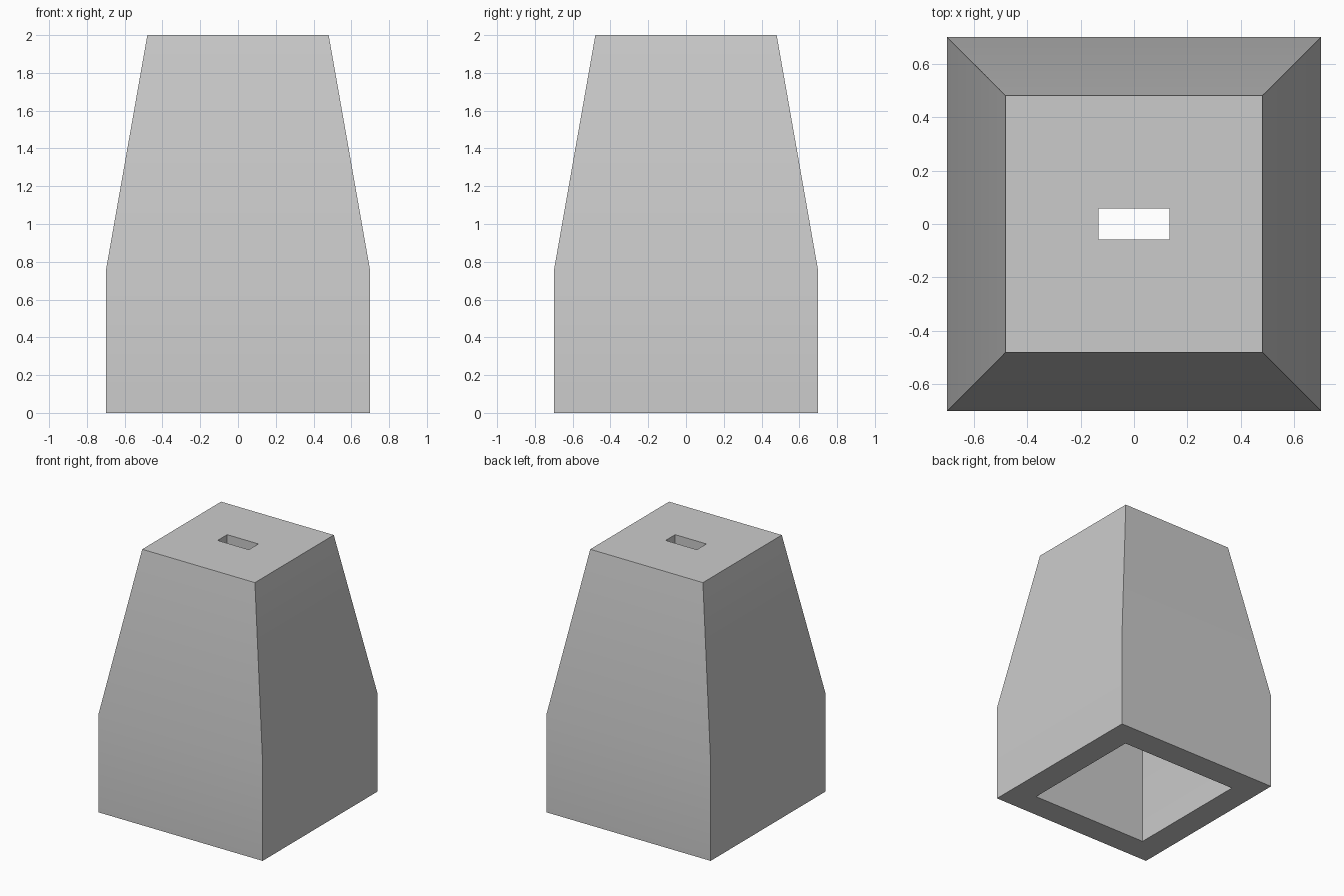
import bpy
import bmesh
from math import radians

cube = bpy.data.objects.get("Cube")
if cube:
    bpy.data.objects.remove(cube, do_unlink=True)

# Single grey material
grey = bpy.data.materials.new("plain grey")
grey.use_nodes = True
color = (0.6, 0.6, 0.6, 1)
grey.diffuse_color = color
grey.node_tree.nodes["Principled BSDF"].inputs["Base Color"].default_value = color

HEIGHT, SHOULDER, WALL = 2.0, 0.75, 0.2
BASE, TOP = 0.7, 0.48
SLOT_X, SLOT_Y = 0.133, 0.058

# Rectangular sections (half x, half y, z): up the outside, through the slot, down the cavity
sections = [
    (BASE, BASE, 0),
    (BASE, BASE, SHOULDER),
    (TOP, TOP, HEIGHT),
    (SLOT_X, SLOT_Y, HEIGHT),
    (SLOT_X, SLOT_Y, HEIGHT - WALL),
    (TOP - WALL, TOP - WALL, HEIGHT - WALL),
    (BASE - WALL, BASE - WALL, SHOULDER),
    (BASE - WALL, BASE - WALL, 0),
]
corners = [(-1, -1), (1, -1), (1, 1), (-1, 1)]

# Join the sections into one closed hollow shell
bm = bmesh.new()
rings = [[bm.verts.new((sx * x, sy * y, z)) for sx, sy in corners]
         for x, y, z in sections]
for i, ring in enumerate(rings):
    above = rings[(i + 1) % len(rings)]
    for j in range(4):
        k = (j + 1) % 4
        bm.faces.new((ring[j], ring[k], above[k], above[j]))
bmesh.ops.recalc_face_normals(bm, faces=bm.faces)

mesh = bpy.data.meshes.new("hollow_tapered_block")
bm.to_mesh(mesh)
bm.free()
mesh.materials.append(grey)
block = bpy.data.objects.new("hollow_tapered_block", mesh)
bpy.context.collection.objects.link(block)

# Soft shading across the shoulder, sharp elsewhere
bpy.ops.object.select_all(action="DESELECT")
block.select_set(True)
bpy.context.view_layer.objects.active = block
bpy.ops.object.shade_smooth_by_angle(angle=radians(30))
